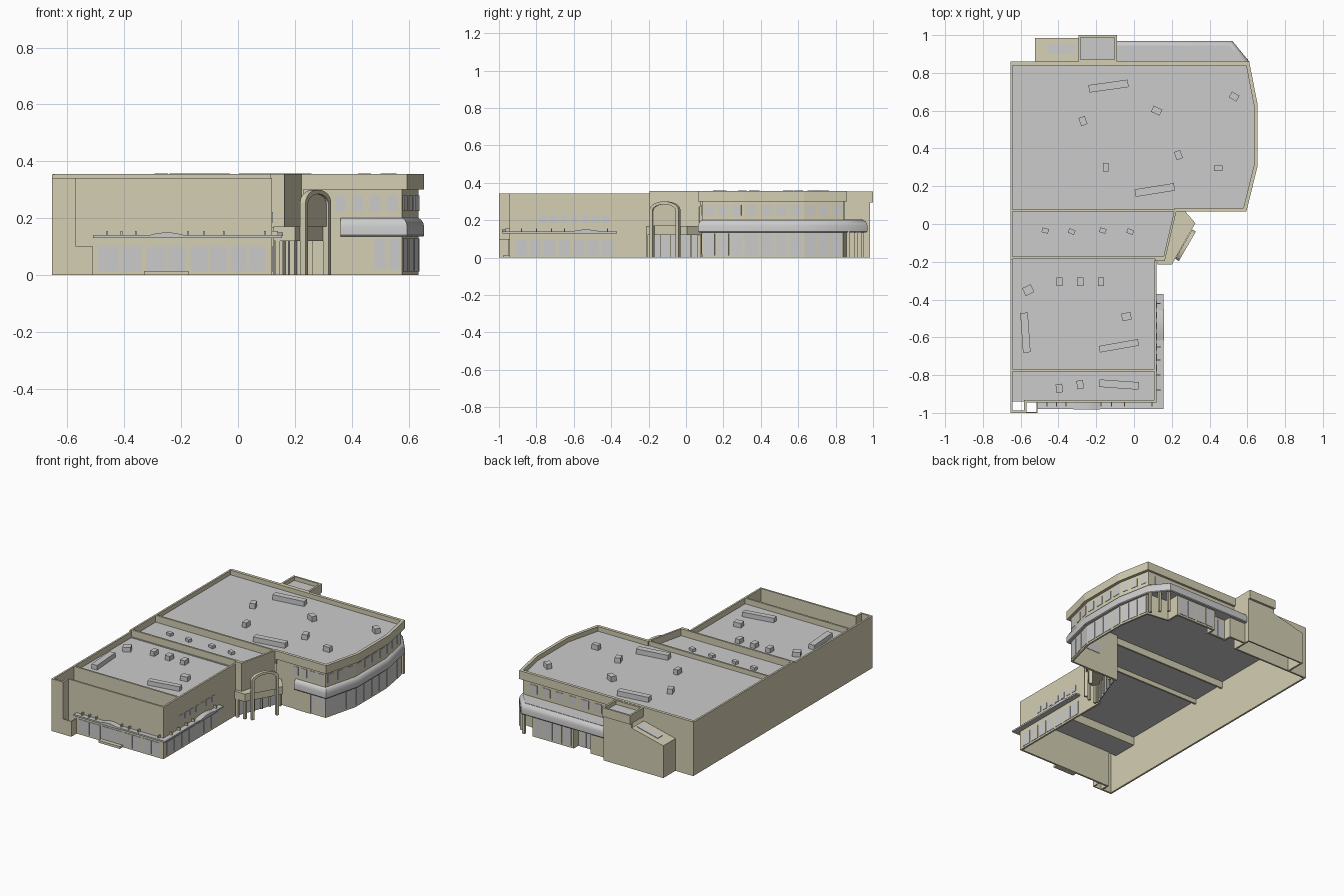
import bpy, bmesh, math
from mathutils import Vector, Matrix

if "Cube" in bpy.data.objects:
    bpy.data.objects.remove(bpy.data.objects["Cube"])

tan = bpy.data.materials.new("tan_wall")
tan.diffuse_color = (0.66, 0.62, 0.45, 1)
tan.use_nodes = True
tan.node_tree.nodes["Principled BSDF"].inputs["Base Color"].default_value = tan.diffuse_color


def finish(name, bm, mat=None, smooth=False):
    bmesh.ops.recalc_face_normals(bm, faces=bm.faces)
    me = bpy.data.meshes.new(name)
    bm.to_mesh(me)
    bm.free()
    ob = bpy.data.objects.new(name, me)
    bpy.context.collection.objects.link(ob)
    if mat:
        me.materials.append(mat)
    if smooth:
        bpy.ops.object.select_all(action='DESELECT')
        ob.select_set(True)
        bpy.context.view_layer.objects.active = ob
        bpy.ops.object.shade_smooth_by_angle(angle=math.radians(35))
    return ob


def prism(name, pts, z0, z1, mat=None):
    bm = bmesh.new()
    f = bm.faces.new([bm.verts.new((x, y, z0)) for x, y in pts])
    r = bmesh.ops.extrude_face_region(bm, geom=[f])
    bmesh.ops.translate(bm, vec=(0, 0, z1 - z0),
                        verts=[v for v in r['geom'] if isinstance(v, bmesh.types.BMVert)])
    return finish(name, bm, mat)


def rect(x0, x1, y0, y1):
    return [(x0, y0), (x1, y0), (x1, y1), (x0, y1)]


def sweep(name, path, prof, mat=None, smooth=False):
    """Mitred sweep of (outward offset, z) profile; outward is right of travel."""
    bm = bmesh.new()
    P = [Vector(p) for p in path]
    N = []
    for a, b in zip(P, P[1:]):
        d = (b - a).normalized()
        N.append(Vector((d.y, -d.x)))
    rings = []
    for i, p in enumerate(P):
        n0, n1 = N[max(i - 1, 0)], N[min(i, len(N) - 1)]
        m = (n0 + n1) / (1 + n0.dot(n1))
        rings.append([bm.verts.new((*(p + m * o), z)) for o, z in prof])
    k = len(prof)
    for r, s in zip(rings, rings[1:]):
        for j in range(k):
            bm.faces.new((r[j], r[(j + 1) % k], s[(j + 1) % k], s[j]))
    bm.faces.new(rings[0])
    bm.faces.new(rings[-1])
    return finish(name, bm, mat, smooth)


def wall(name, path, z0, z1, t=0.012, mat=tan):
    return sweep(name, path, [(-t, z0), (0, z0), (0, z1), (-t, z1)], mat)


def panels(name, a, b, n, z0, z1, gap=0.012, off=0.003, mat=None):
    """Row of n window panels on the wall line a-b."""
    a, b = Vector(a), Vector(b)
    d = (b - a).normalized()
    w = (b - a).length / n
    for i in range(n):
        p, q = a + d * (i * w + gap / 2), a + d * ((i + 1) * w - gap / 2)
        sweep(f"{name}_{i}", [p, q], [(-0.002, z0), (off, z0), (off, z1), (-0.002, z1)], mat)


# Long plain side wall and front block walls
wall("rear_left_wall", [(-.09, .86), (-.655, .86), (-.655, -.19)], 0, .353)
wall("front_block_wall", [(-.655, -.19), (-.655, -1), (-.57, -1), (-.57, -.945), (.12, -.945), (.12, -.19)], 0, .342)
wall("front_low_fin", [(-.57, -1), (-.51, -1), (-.51, -.945)], 0, .10, .006)

# Roof decks and the dividers between their levels
prism("front_low_roof", rect(-.645, .11, -.94, -.78), .24, .25)
prism("front_roof", rect(-.645, .11, -.78, -.19), .295, .305)
prism("middle_roof", [(-.645, -.19), (.155, -.19), (.215, .065), (-.645, .065)], .30, .31)
prism("rear_roof", [(-.645, .065), (.59, .075), (.64, .31), (.64, .63), (.6, .85), (-.645, .85)], .315, .325)
for nm, y, x1, z0, z1 in (("front", -.78, .12, .24, .342), ("middle", -.185, .16, .27, .355),
                          ("rear", .065, .23, .27, .355)):
    wall(nm + "_roof_divider", [(-.645, y), (x1, y)], z0, z1)

# Middle block end above the entrance
wall("middle_end_wall", [(.115, -.195), (.163, -.195), (.225, .07)], .165, .355)

# Rear block: upper walls, parapet band, ground floor
upper = [(.215, .085), (.577, .085), (.635, .31), (.635, .63), (.592, .845), (-.1, .845)]
wall("rear_upper_wall", upper, .135, .32)
wall("rear_parapet", [(.215, .065), (.595, .065), (.655, .31), (.655, .63), (.61, .86), (-.65, .86)], .30, .355, .02)
ground = [(.215, .085), (.577, .085), (.635, .31), (.635, .63), (.6, .84), (.45, .86), (.45, .95),
          (.15, .95), (.15, .90), (.03, .90), (.03, .95), (-.09, .95)]
wall("rear_ground_wall", ground, 0, .14)
wall("south_wall_panel", [(.36, .08), (.47, .08)], 0, .135, .01)
for i, (x, y) in enumerate(((.595, .865), (.555, .908), (.515, .945))):
    prism(f"corner_column_{i}", rect(x - .008, x + .008, y - .008, y + .008), 0, .14, tan)

# Rounded canopy band
band = [(.36, .065), (.595, .065), (.655, .31), (.655, .63), (.61, .86), (.52, .97), (-.09, .97)]
sweep("round_canopy", band,
      [(-.035, .135), (-.004, .135), (0, .14), (0, .17), (-.003, .183), (-.01, .194), (-.02, .2), (-.035, .203)],
      smooth=True)
prism("canopy_rear_top", [(-.09, .85), (.59, .85), (.505, .945), (-.09, .945)], .193, .203)
prism("canopy_rear_soffit", [(-.09, .85), (.59, .85), (.505, .945), (-.09, .945)], .135, .14)

# Rear block windows
for i, n in ((1, 3), (2, 4), (3, 3)):
    panels(f"ground_window_{i}", ground[i], ground[i + 1], n, .012, .128)
    panels(f"upper_window_{i}", upper[i], upper[i + 1], n, .225, .28, .03)
panels("south_ground_window", (.475, .085), (.575, .085), 2, .02, .128)
panels("south_upper_window", (.33, .085), (.575, .085), 4, .225, .28, .025)
panels("rear_window", (.44, .95), (.16, .95), 4, .012, .128)
panels("rear_door", (.15, .90), (.03, .90), 2, .0, .12, .008)
panels("rear_upper_window", (.56, .845), (.0, .845), 6, .225, .28, .04)

# Stair enclosure with sloping roof, and its capped tower
bm = bmesh.new()
outline = [(-.525, 0), (-.09, 0), (-.09, .30), (-.295, .30), (-.295, .265), (-.525, .21)]
f = bm.faces.new([bm.verts.new((x, .975, z)) for x, z in outline])
r = bmesh.ops.extrude_face_region(bm, geom=[f])
bmesh.ops.translate(bm, vec=(0, .01, 0), verts=[v for v in r['geom'] if isinstance(v, bmesh.types.BMVert)])
finish("stair_rear_wall", bm, tan)
wall("stair_left_wall", [(-.525, .985), (-.525, .86)], 0, .208)
wall("stair_right_wall", [(-.09, .86), (-.09, .985)], 0, .30)


def slope(name, x0, x1, y0, y1, lift, t, mat=None):
    bm = bmesh.new()
    zs = lambda x: .21 + (x + .525) * .055 / .23 + lift
    vs = [bm.verts.new((x, y, zs(x) + h)) for h in (-t, 0) for x, y in rect(x0, x1, y0, y1)]
    for q in ((0, 1, 2, 3), (4, 5, 6, 7), (0, 1, 5, 4), (1, 2, 6, 5), (2, 3, 7, 6), (3, 0, 4, 7)):
        bm.faces.new([vs[i] for i in q])
    finish(name, bm, mat)


slope("stair_sloped_roof", -.525, -.295, .86, .985, .002, .01, tan)
slope("stair_skylight", -.46, -.31, .90, .95, .006, .006)
wall("tower_cap", [(-.295, .86), (-.09, .86), (-.09, 1), (-.295, 1), (-.295, .86)], .295, .353)
prism("tower_roof", rect(-.29, -.095, .865, .995), .32, .328)
prism("tower_soffit", rect(-.29, -.095, .865, .995), .295, .30, tan)

# Entrance: ledge, glazing, mullions
prism("entrance_ledge", [(.125, -.215), (.2, -.215), (.325, .005), (.255, .085), (.2, .065), (.125, -.19)], .12, .17, tan)
panels("entrance_glass", (.125, -.19), (.225, .08), 5, 0, .12, .006)
for i in range(6):
    x, y = .13 + .1 * i / 5, -.19 + .27 * i / 5
    prism(f"entrance_mullion_{i}", rect(x - .004, x + .008, y - .004, y + .004), 0, .12, tan)
for i, (x, y) in enumerate(((.14, -.205), (.19, -.2), (.255, .07))):
    prism(f"entrance_post_{i}", rect(x - .008, x + .008, y - .008, y + .008), 0, .12, tan)

# Arched portal standing at an angle in front of the ledge
A, B = Vector((.228, -.19, 0)), Vector((.318, -.035, 0))
u = (B - A).normalized()
nrm = Vector((u.y, -u.x, 0))
W = (B - A).length


def arch(name, inset, depth, off, base, solid=False, col=.018, mat=tan):
    bm = bmesh.new()

    def curve(m, spring, rise):
        pts = [(m, base), (m, spring)]
        for k in range(1, 12):
            a = math.pi * k / 12
            pts.append((W / 2 - math.cos(a) * (W / 2 - m), spring + rise * math.sin(a)))
        return pts + [(W - m, spring), (W - m, base)]
    out = curve(inset, .255, .045 - inset)
    inn = curve(inset + col, .25, .035 - inset)
    V = lambda p, h: bm.verts.new(A + u * p[0] + nrm * h + Vector((0, 0, p[1])))
    o = [V(p, off) for p in out]
    if solid:
        fs = [bm.faces.new(o)]
    else:
        n = [V(p, off) for p in inn]
        fs = [bm.faces.new((o[i], o[i + 1], n[i + 1], n[i])) for i in range(len(o) - 1)]
    r = bmesh.ops.extrude_face_region(bm, geom=fs)
    bmesh.ops.translate(bm, vec=nrm * depth, verts=[v for v in r['geom'] if isinstance(v, bmesh.types.BMVert)])
    finish(name, bm, mat)


arch("portal_frame", 0, .022, -.011, 0)
arch("portal_panel", .012, .008, -.006, .17, True)

# Shopfront awning round the front corner, with raised hump and brackets
sweep("awning", [(-.51, -.945), (.12, -.945), (.12, -.37)], [(0, .13), (.035, .13), (.035, .14), (0, .138)])
for nm, a, b in (("front", Vector((-.32, -.945)), Vector((-.18, -.945))),
                 ("side", Vector((.12, -.62)), Vector((.12, -.45)))):
    bm = bmesh.new()
    n2 = Vector(((b - a).normalized().y, -(b - a).normalized().x))
    rows = []
    for k in range(11):
        p, z = a.lerp(b, k / 10), .138 + .012 * math.sin(math.pi * k / 10)
        rows.append([bm.verts.new((*(p + n2 * h), zz)) for h, zz in ((0, .13), (.038, .13), (.038, z), (0, z))])
    for r0, r1 in zip(rows, rows[1:]):
        for j in range(4):
            bm.faces.new((r0[j], r0[(j + 1) % 4], r1[(j + 1) % 4], r1[j]))
    finish(nm + "_awning_hump", bm)
for i, x in enumerate((-.46, -.41, -.36, -.175, -.12, -.05, .095)):
    prism(f"front_bracket_{i}", rect(x - .003, x + .003, -.965, -.944), .135, .155, tan)
for i, y in enumerate((-.88, -.8, -.72, -.65, -.42)):
    prism(f"side_bracket_{i}", rect(.119, .14, y - .003, y + .003), .135, .155, tan)
prism("front_step", rect(-.33, -.175, -.975, -.944), 0, .015, tan)

# Shopfront windows
for nm, x0, x1, n in (("left", -.495, -.335, 2), ("door", -.325, -.18, 2), ("mid", -.17, -.035, 2), ("right", -.03, .1, 2)):
    panels(nm + "_shop_window", (x0, -.945), (x1, -.945), n, .012, .10, .006)
panels("side_shop_window", (.12, -.92), (.12, -.38), 7, .012, .10, .015)
panels("side_upper_window", (.12, -.79), (.12, -.4), 7, .185, .222, .02)

# Rooftop units: x, y, width, depth, turn in degrees
units = {
    "rear": (.325, .033, ((-.135, .73, .21, .04, 8), (.11, .18, .21, .04, 9), (-.27, .545, .035, .045, 20),
                          (.12, .6, .05, .035, -25), (.53, .675, .045, .035, -30), (-.15, .3, .03, .045, 0),
                          (.235, .365, .035, .045, 20), (.445, .295, .045, .03, 0))),
    "middle": (.31, .018, ((-.47, -.035, .035, .025, -15), (-.33, -.04, .035, .025, -20),
                           (-.165, -.035, .035, .025, -15), (-.02, -.04, .035, .025, -20))),
    "front": (.305, .03, ((-.56, -.35, .05, .045, 25), (-.395, -.305, .032, .045, 0), (-.285, -.305, .035, .045, 0),
                          (-.175, -.305, .032, .045, 0), (-.04, -.49, .05, .04, 8), (-.08, -.645, .21, .035, 10),
                          (-.575, -.575, .04, .21, 4))),
    "low": (.25, .03, ((-.395, -.87, .035, .045, 8), (-.285, -.85, .035, .045, 10), (-.08, -.85, .21, .04, -4))),
}
for nm, (z, h, rows) in units.items():
    for i, (x, y, w, d, a) in enumerate(rows):
        ob = prism(f"{nm}_roof_unit_{i}", rect(-w / 2, w / 2, -d / 2, d / 2), 0, h)
        ob.matrix_world = Matrix.Translation((x, y, z)) @ Matrix.Rotation(math.radians(a), 4, 'Z')
